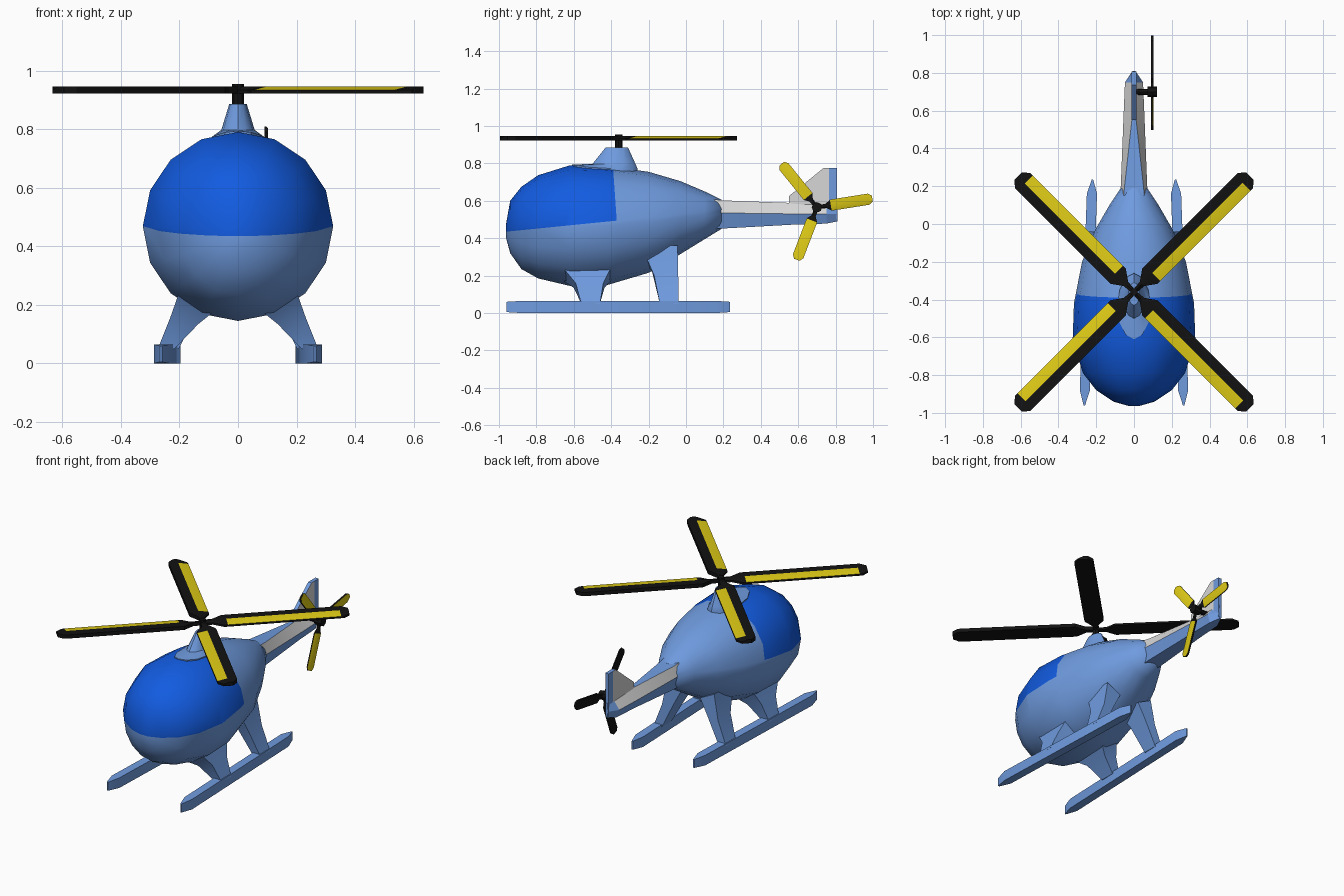
import bpy, bmesh, math
from mathutils import Matrix, Vector

if "Cube" in bpy.data.objects:
    bpy.data.objects.remove(bpy.data.objects["Cube"])


def material(name, rgb):
    m = bpy.data.materials.new(name)
    m.diffuse_color = (*rgb, 1)
    m.use_nodes = True
    m.node_tree.nodes["Principled BSDF"].inputs["Base Color"].default_value = m.diffuse_color
    return m


LIGHT = material("light blue", (0.16, 0.33, 0.74))
CANOPY = material("canopy blue", (0.006, 0.105, 0.75))
YELLOW = material("yellow", (0.74, 0.60, 0.008))
BLACK = material("black", (0.006, 0.006, 0.006))
GREY = material("pale grey", (0.68, 0.68, 0.68))


def finish(name, bm, mats, angle=35, mirror=False):
    bmesh.ops.recalc_face_normals(bm, faces=bm.faces)
    me = bpy.data.meshes.new(name)
    bm.to_mesh(me)
    bm.free()
    ob = bpy.data.objects.new(name, me)
    bpy.context.collection.objects.link(ob)
    for m in mats:
        me.materials.append(m)
    if mirror:
        ob.modifiers.new("mirror", "MIRROR").use_clip = False
    bpy.ops.object.select_all(action='DESELECT')
    ob.select_set(True)
    bpy.context.view_layer.objects.active = ob
    if angle:
        bpy.ops.object.shade_smooth_by_angle(angle=math.radians(angle))
    return ob


def loft(rings, bm=None, rule=None):
    """Skin a list of equal point rings; rule(station, side) gives the material slot."""
    bm = bm or bmesh.new()
    vs = [[bm.verts.new(p) for p in r] for r in rings]
    n = len(rings[0])
    for s in range(len(vs) - 1):
        for i in range(n):
            j = (i + 1) % n
            f = bm.faces.new((vs[s][i], vs[s][j], vs[s + 1][j], vs[s + 1][i]))
            f.material_index = rule(s, i) if rule else 0
    bm.faces.new(vs[0][::-1])
    bm.faces.new(vs[-1])
    return bm


# Fuselage: y, bottom z, top z, half width
stations = [(-.963, .405, .47, .03), (-.94, .32, .60, .11), (-.88, .235, .675, .20),
            (-.79, .185, .737, .27), (-.62, .145, .79, .325), (-.42, .15, .785, .318),
            (-.20, .215, .755, .275), (-.03, .315, .705, .205), (.10, .395, .65, .13),
            (.19, .45, .605, .07)]
N = 16
rings = []
for y, zb, zt, w in stations:
    rings.append([(w * math.cos(2 * math.pi * i / N), y,
                   (zb + zt) / 2 + (zt - zb) / 2 * math.sin(2 * math.pi * i / N)) for i in range(N)])
bm = loft(rings)
# canopy: cut along its rear edge and its sill, then colour the faces in front and above
cuts = [(Vector((0, -.37, .49)), Vector((0, 1, .07))), (Vector((0, -.96, .435)), Vector((0, .1, -1)))]
for co, no in cuts:
    bmesh.ops.bisect_plane(bm, geom=bm.verts[:] + bm.edges[:] + bm.faces[:], plane_co=co, plane_no=no)
for f in bm.faces:
    c = f.calc_center_median()
    f.material_index = int(all((c - co).dot(no) < 0 for co, no in cuts))
finish("fuselage", bm, [LIGHT, CANOPY], 60)

# Rotor pylon: flange that follows the roof, then a tapered tower
rings = []
for y0, y1, w, z, drop in [(-.61, -.26, .088, .75, 2.5), (-.61, -.26, .088, .794, 2.5),
                           (-.50, -.27, .057, .797, 0), (-.43, -.31, .03, .885, 0)]:
    rings.append([(w * math.cos(a), (y0 + y1) / 2 + (y1 - y0) / 2 * math.sin(a),
                   z - drop * (w * math.cos(a)) ** 2 - (.02 * max(0, math.sin(a)) if drop else 0))
                  for a in [2 * math.pi * i / 12 for i in range(12)]])
finish("rotor_pylon", loft(rings), [LIGHT])

# Tail boom: y, top half width, top z, middle half width, middle z, bottom half width, bottom z
rings = []
for y, a, za, b, zm, c, zb in [(.15, .055, .608, .075, .54, .05, .45), (.20, .05, .602, .07, .535, .05, .452),
                               (.58, .008, .588, .055, .53, .035, .473), (.75, .006, .585, .048, .53, .03, .478),
                               (.81, .005, .583, .008, .53, .005, .49)]:
    rings.append([(a, y, za), (b, y, zm), (c, y, zb), (-c, y, zb), (-b, y, zm), (-a, y, za)])
finish("tail_boom", loft(rings, rule=lambda s, i: int(s < 3 and i in (0, 4))), [LIGHT, GREY], 20)

# Tail fin: grey sides, blue edges and rear strip
bm = bmesh.new()
for k, prof in enumerate([[(.55, .57), (.55, .625), (.735, .775), (.765, .775), (.765, .57)],
                          [(.765, .50), (.765, .775), (.808, .775), (.808, .50)]]):
    loft([[(x, y, z) for y, z in prof] for x in (-.012, .012)], bm)
bm.normal_update()
for f in bm.faces:
    f.material_index = int(abs(f.normal.x) > .9 and f.calc_center_median().y < .765)
finish("tail_fin", bm, [LIGHT, GREY], 20)


# Skids, slightly splayed towards the front
def skid_x(y):
    return .263 - .043 * (y + .96) / 1.195


rings = []
for y, w, e in [(-.96, .004, .005), (-.88, .027, 0), (.16, .027, 0), (.235, .004, .005)]:
    x = skid_x(y)
    rings.append([(x - w, y, e), (x + w, y, e), (x + w, y, .065 - e), (x - w, y, .065 - e)])
finish("skids", loft(rings), [LIGHT], 20, mirror=True)


# Struts: flared prisms from skid to belly
def strut(name, b0, b1, t0, t1, outer, inner):
    x = skid_x((b0 + b1) / 2)
    low = [(x - .03, b0, .05), (x + .027, b0, .05), (x + .027, b1, .05), (x - .03, b1, .05)]
    (xo, zo), (xi, zi) = outer, inner
    mid = [(xi + .05, b0 * .6 + t0 * .4, zi * .6 + .03), (xo + .03, b0 * .7 + t0 * .3, .16 if zo < .3 else .2),
           (xo + .03, b1 * .7 + t1 * .3, .16 if zo < .3 else .2), (xi + .05, b1 * .6 + t1 * .4, zi * .6 + .03)]
    top = [(xi, t0, zi), (xo, t0, zo), (xo, t1, zo), (xi, t1, zi)]
    finish(name, loft([low, mid, top]), [LIGHT], 35, mirror=True)


strut("front_struts", -.56, -.46, -.66, -.40, (.20, .245), (.085, .175))
strut("rear_struts", -.14, -.04, -.24, -.045, (.17, .36), (.07, .31))


# Rotor blade along local +x: (radius, half width) stations, half thickness t
def blade(bm, stations, t, split, colour, matrix):
    rings = [[matrix @ Vector(p) for p in
              [(r, -w, -t), (r, -w, 0), (r, split * w, t), (r, w, t), (r, w, -t)]] for r, w in stations]
    loft(rings, bm, rule=colour)


# Main rotor: mast, hub and four blades with a yellow sloping strip
bm = bmesh.new()
bmesh.ops.create_cone(bm, cap_ends=True, segments=8, radius1=.02, radius2=.02, depth=.085,
                      matrix=Matrix.Translation((0, -.36, .912)))
main = [(0, .012), (.06, .016), (.12, .058), (.14, .058), (.815, .058), (.835, .056), (.868, .028)]
for k in range(4):
    m = Matrix.Translation((0, -.36, .934)) @ Matrix.Rotation(math.radians(45 + 90 * k), 4, 'Z')
    blade(bm, main, .012, .05, lambda s, i: int(s == 3 and i == 1), m)
finish("main_rotor", bm, [BLACK, YELLOW], 20)

# Tail rotor: three blades facing +x, yellow on the outer side only
bm = bmesh.new()
turn = Matrix(((0, 0, 1, 0), (1, 0, 0, 0), (0, 1, 0, 0), (0, 0, 0, 1)))
for x, r, d in [(.06, .016, .10), (.097, .028, .05)]:
    bmesh.ops.create_cone(bm, cap_ends=True, segments=8, radius1=r, radius2=r, depth=d,
                          matrix=Matrix.Translation((x, .70, .565)) @ turn)
small = [(0, .01), (.05, .012), (.075, .03), (.28, .03), (.30, .016)]
for k in range(3):
    m = Matrix.Translation((.097, .70, .565)) @ turn @ Matrix.Rotation(math.radians(9 + 120 * k), 4, 'Z')
    blade(bm, small, .006, -.4, lambda s, i: int(s >= 2 and i in (1, 2)), m)
finish("tail_rotor", bm, [BLACK, YELLOW], 20)
